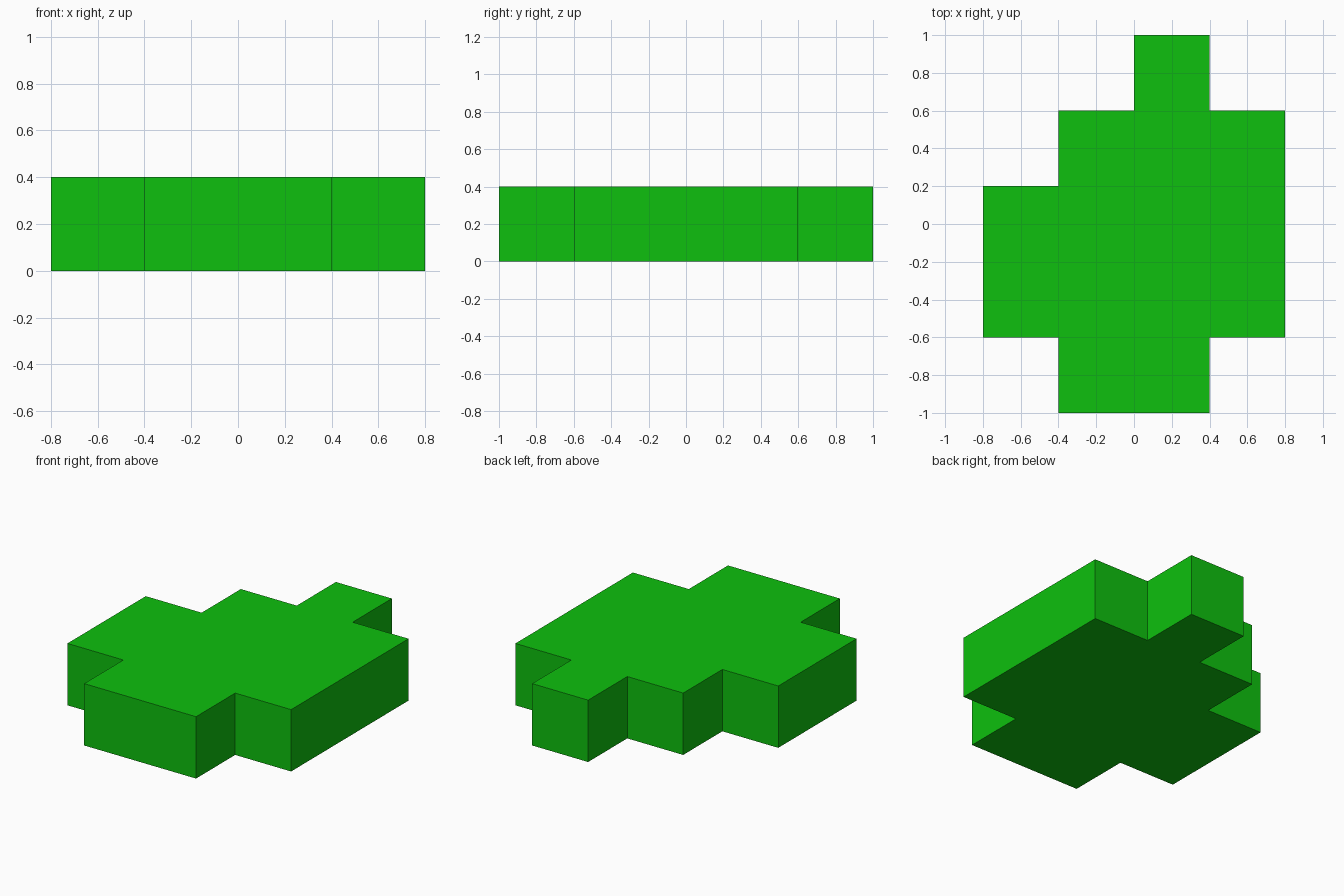
import bpy
import bmesh

cube = bpy.data.objects.get("Cube")
if cube:
    bpy.data.objects.remove(cube, do_unlink=True)

# Bright green material
green = bpy.data.materials.new("bright_green")
green.use_nodes = True
color = (0.0044, 0.527, 0.0044, 1.0)
green.diffuse_color = color
bsdf = next(n for n in green.node_tree.nodes if n.type == 'BSDF_PRINCIPLED')
bsdf.inputs["Base Color"].default_value = color

# Stepped outline of the slab, counter-clockwise, in grid cells
CELL = 0.4
HEIGHT = 0.4
outline = [(-1, -2.5), (1, -2.5), (1, -1.5), (2, -1.5), (2, 1.5), (1, 1.5),
           (1, 2.5), (0, 2.5), (0, 1.5), (-1, 1.5), (-1, 0.5), (-2, 0.5),
           (-2, -1.5), (-1, -1.5)]

# Extrude the outline into a solid slab
bm = bmesh.new()
base = bm.faces.new([bm.verts.new((x * CELL, y * CELL, 0)) for x, y in outline])
result = bmesh.ops.extrude_face_region(bm, geom=[base], use_keep_orig=True)
top_verts = [g for g in result["geom"] if isinstance(g, bmesh.types.BMVert)]
bmesh.ops.translate(bm, verts=top_verts, vec=(0, 0, HEIGHT))
bmesh.ops.recalc_face_normals(bm, faces=bm.faces)

mesh = bpy.data.meshes.new("stepped_slab")
bm.to_mesh(mesh)
bm.free()
mesh.materials.append(green)
slab = bpy.data.objects.new("stepped_slab", mesh)
bpy.context.collection.objects.link(slab)
